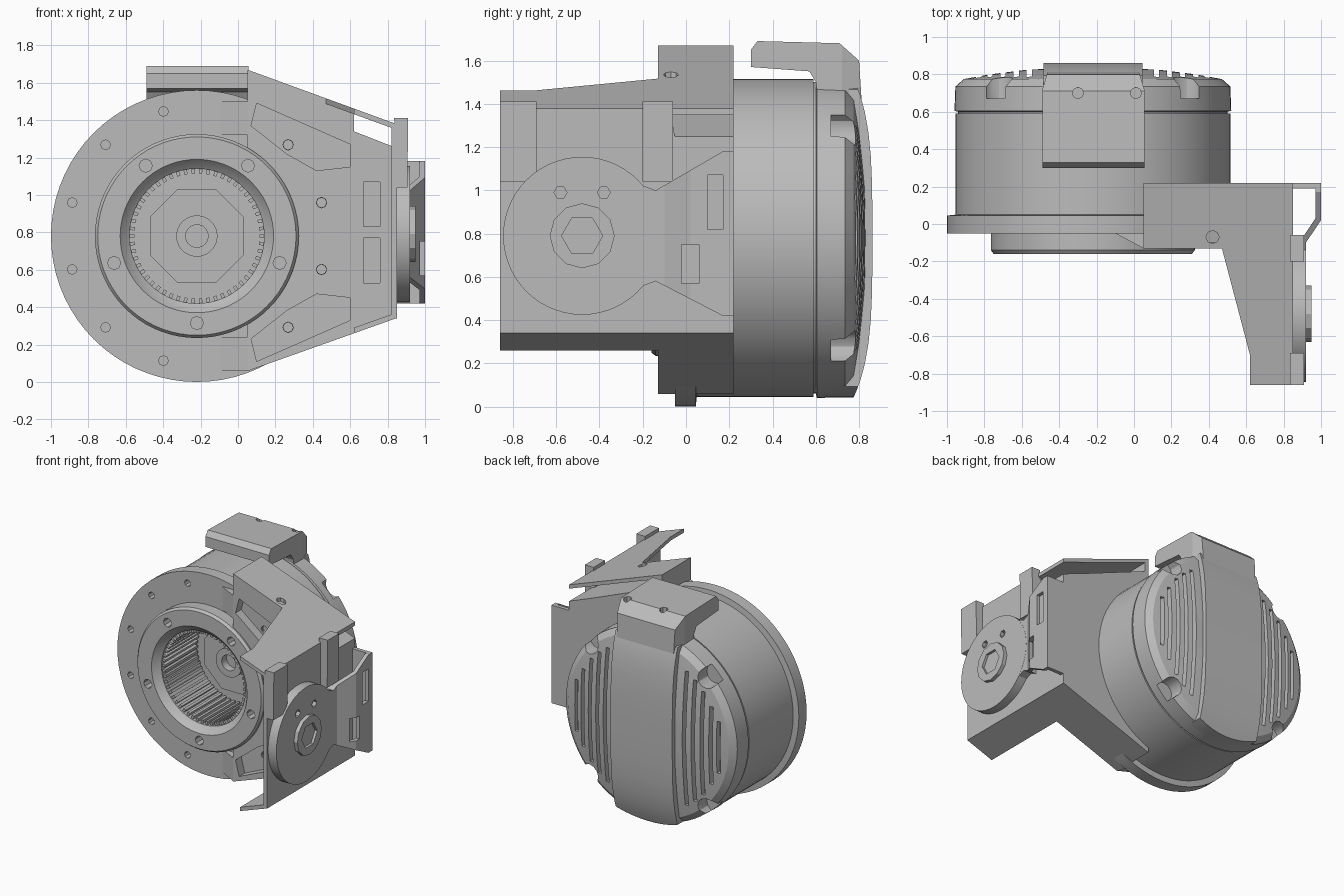
import bpy, bmesh
from math import sin, cos, pi, radians
from mathutils import Matrix

if "Cube" in bpy.data.objects:
    bpy.data.objects.remove(bpy.data.objects["Cube"])

CX, CZ = -0.22, 0.78          # motor axis

grey = bpy.data.materials.new("plain grey")
grey.use_nodes = True
grey.diffuse_color = (0.5, 0.5, 0.5, 1)
grey.node_tree.nodes["Principled BSDF"].inputs["Base Color"].default_value = (0.5, 0.5, 0.5, 1)


def finish(name, bm):
    bmesh.ops.remove_doubles(bm, verts=bm.verts, dist=1e-5)
    bmesh.ops.recalc_face_normals(bm, faces=bm.faces)
    mesh = bpy.data.meshes.new(name)
    bm.to_mesh(mesh)
    bm.free()
    mesh.materials.append(grey)
    ob = bpy.data.objects.new(name, mesh)
    bpy.context.collection.objects.link(ob)
    return ob


def select(ob):
    bpy.ops.object.select_all(action='DESELECT')
    ob.select_set(True)
    bpy.context.view_layer.objects.active = ob


def smooth(ob):
    select(ob)
    bpy.ops.object.shade_smooth_by_angle(angle=radians(30))


def prism(name, pts, axis, lo, hi, shear=0):
    """Extrude an outline along an axis; shear tilts z with x."""
    place = {'x': lambda a, b, d: (d, a, b),
             'y': lambda a, b, d: (a, d, b),
             'z': lambda a, b, d: (a, b, d + shear * a)}[axis]
    bm = bmesh.new()
    ends = [[bm.verts.new(place(a, b, d)) for a, b in pts] for d in (lo, hi)]
    for ring in ends:
        bm.faces.new(ring)
    n = len(pts)
    for i in range(n):
        j = (i + 1) % n
        bm.faces.new((ends[0][i], ends[0][j], ends[1][j], ends[1][i]))
    return finish(name, bm)


def lathe(name, profile, steps=72):
    """Revolve a closed (radius, y) profile about the motor axis."""
    bm = bmesh.new()
    rings = []
    for s in range(steps):
        t = 2 * pi * s / steps
        rings.append([bm.verts.new((CX + r * cos(t), y, CZ + r * sin(t))) for r, y in profile])
    n = len(profile)
    for s in range(steps):
        a, b = rings[s], rings[(s + 1) % steps]
        for i in range(n):
            j = (i + 1) % n
            if profile[i][0] + profile[j][0] > 0:
                bm.faces.new([v for k, v in enumerate((a[i], a[j], b[j], b[i]))
                              if not (k == 3 and profile[i][0] == 0)
                              and not (k == 2 and profile[j][0] == 0)])
    return finish(name, bm)


def circle(a, b, r, n=24, turn=0):
    return [(a + r * cos(2 * pi * i / n + turn), b + r * sin(2 * pi * i / n + turn)) for i in range(n)]


def rect(a0, a1, b0, b1):
    return [(a0, b0), (a1, b0), (a1, b1), (a0, b1)]


def polar(r, degrees):
    return CX + r * cos(radians(degrees)), CZ + r * sin(radians(degrees))


def cut(ob, cutter, operation='DIFFERENCE'):
    mod = ob.modifiers.new("cut", 'BOOLEAN')
    mod.operation, mod.solver, mod.object = operation, 'EXACT', cutter
    select(ob)
    bpy.ops.object.modifier_apply(modifier=mod.name)
    bpy.data.objects.remove(cutter)


# Motor housing with flange, output ring, bore and centre hub
housing = lathe("motor_housing", [
    (0, 0.59), (0.735, 0.59), (0.735, 0.05), (0.78, 0.045), (0.78, -0.05),
    (0.545, -0.05), (0.545, -0.14), (0.53, -0.16), (0.41, -0.16), (0.385, -0.13),
    (0.36, -0.11), (0.36, 0.32), (0.11, 0.32), (0.11, 0.2), (0.06, 0.2), (0.06, 0.26), (0, 0.26)])
flange_holes = [polar(0.69, 15 + 30 * k) for k in range(12)]
for p in flange_holes:
    cut(housing, prism("cutter", circle(*p, 0.026, 8), 'y', -0.3, 0.03))
for k in range(5):
    cut(housing, prism("cutter", circle(*polar(0.465, 270 + 72 * k), 0.035, 8), 'y', -0.3, -0.06))
smooth(housing)

# Carrier plate inside the bore
prism("inner_carrier", circle(CX, CZ, 0.27, 8, pi / 8), 'y', 0.26, 0.33)

# Ring of internal gear teeth
bm = bmesh.new()
for k in range(54):
    spin = Matrix.Translation((CX, 0.1, CZ)) @ Matrix.Rotation(2 * pi * k / 54, 4, 'Y')
    spin = spin @ Matrix.Translation((0.352, 0, 0)) @ Matrix.Diagonal((0.035, 0.4, 0.018, 1))
    bmesh.ops.create_cube(bm, size=1, matrix=spin)
finish("gear_teeth", bm)

# Domed back cap with vents and screw pockets
cap = lathe("back_cap", [
    (0, 0.585), (0.72, 0.585), (0.72, 0.6), (0.74, 0.605), (0.735, 0.735), (0.69, 0.775),
    (0.55, 0.80), (0.35, 0.825), (0, 0.84)])
for side in (-1, 1):
    for off, half in ((0.34, 0.52), (0.41, 0.47), (0.48, 0.40), (0.55, 0.30), (0.61, 0.2)):
        x = CX + side * off
        cut(cap, prism("cutter", rect(x - 0.014, x + 0.014, CZ - half, CZ + half), 'y', 0.75, 1))
for k in range(4):
    cut(cap, prism("cutter", circle(*polar(0.71, 45 + 90 * k), 0.075, 12), 'y', 0.67, 1))
smooth(cap)

# Curved spine over the cap, trimmed to the round rim
arc = [(0.84 + 0.022 * cos(t) - 0.08 * abs(sin(t)) ** 4, CZ + 0.76 * sin(t))
       for t in [radians(-90 + 10 * k) for k in range(19)]]
spine = prism("back_spine", [(0.65, CZ - 0.76)] + arc + [(0.65, CZ + 0.76)], 'x', CX - 0.265, CX + 0.265)
cut(spine, prism("cutter", circle(CX, CZ, 0.737, 72), 'y', 0, 2), 'INTERSECT')
smooth(spine)

# Cable hood hooked over the top, with its rear corners taken off
hood = prism("cable_hood", [
    (0.30, 1.57), (0.30, 1.65), (0.33, 1.69), (0.71, 1.68), (0.80, 1.60), (0.815, 1.36),
    (0.62, 1.36), (0.60, 1.50), (0.57, 1.55)], 'x', -0.49, 0.055)
cut(hood, prism("cutter", [(-0.6, 0.2), (0.2, 0.2), (0.2, 0.72), (0.055, 0.72), (0, 0.9),
                           (-0.435, 0.9), (-0.49, 0.72), (-0.6, 0.72)], 'z', 1, 2), 'INTERSECT')
for x in (-0.3, 0.01):
    cut(hood, prism("cutter", circle(x, 0.7, 0.03, 8), 'z', 1.63, 1.8))

# Bracket block beside the motor, with pockets
block = prism("bracket_block", [(0.05, 0.07), (0.85, 0.35), (0.85, 1.25), (0.62, 1.34), (0.05, 1.57)],
              'y', -0.13, 0.22)
cut(block, prism("cutter", circle(CX, CZ, 0.54, 64), 'y', -0.5, 0.5))
pocket = [(0.07, 0.57), (0.10, 0.69), (0.60, 0.47), (0.60, 0.35), (0.42, 0.33), (0.26, 0.42)]
for side in (-1, 1):
    cut(block, prism("cutter", [(x, 0.80 + side * z) for x, z in pocket], 'y', -0.3, -0.06))
    mid = 0.80 + side * 0.15
    cut(block, prism("cutter", rect(0.67, 0.76, mid - 0.12, mid + 0.12), 'y', -0.3, -0.02))
for p in flange_holes:
    if p[0] > 0.15:
        cut(block, prism("cutter", circle(*p, 0.028, 8), 'y', -0.3, -0.04))

# Ramps easing the motor flange into the bracket face
for name, mid in (("lower_ramp", 0.15), ("upper_ramp", 1.41)):
    prism(name, [(-0.1, -0.05), (0.05, -0.13), (0.05, 0), (-0.1, 0)], 'z', mid - 0.09, mid + 0.09)

# Sloped sheet flanges above and below, reaching forward along the arm
arm = [(0.62, -0.86), (0.85, -0.86), (0.85, 0.22)]
top = prism("top_flange", [(0.05, 0.22), (0.05, -0.13), (0.47, -0.13), (0.62, -0.70)] + arm,
            'z', 1.658, 1.688, shear=-0.365)
cut(top, prism("cutter", circle(0.42, -0.07, 0.035, 8), 'z', 1, 2))
prism("bottom_flange", [(0.05, 0.22), (0.05, -0.13), (0.62, -0.13)] + arm, 'z', 0.04, 0.07, shear=0.355)

# Walls closing the space under the top flange
prism("top_front_wall", [(0.05, 1.55), (0.62, 1.33), (0.62, 1.44), (0.05, 1.65)], 'y', -0.13, -0.10)
prism("top_end_wall", rect(-0.13, 0.22, 1.50, 1.65), 'x', 0.05, 0.08)

# Arm side wall, with two wedge-shaped ears standing off it
prism("arm_side_wall", [(-0.86, 0.34), (0.22, 0.34), (0.22, 1.24), (-0.05, 1.24), (-0.07, 1.36),
                        (-0.86, 1.36)], 'x', 0.82, 0.85)
for name, y0, y1 in (("front_ear", -0.86, -0.69), ("rear_ear", -0.2, -0.06)):
    prism(name, [(0.85, 1.04), (0.905, 1.04), (0.91, 1.41), (0.835, 1.41)], 'y', y0, y1)

# Round joint disc
disc = prism("joint_disc", circle(-0.48, 0.79, 0.365, 56), 'x', 0.845, 0.92)
for y in (-0.58, -0.38):
    cut(disc, prism("cutter", circle(y, 0.99, 0.03, 6), 'x', 0.89, 1))
smooth(disc)

# Neck sheet stepping outward behind the disc, trimmed to a flared outline
neck = prism("joint_neck", [
    (0.845, -0.2), (0.919, -0.2), (0.919, -0.10), (1.0, 0.02), (1.0, 0.22), (0.845, 0.22),
    (0.845, 0.19), (0.97, 0.19), (0.97, 0.03), (0.89, -0.09), (0.845, -0.09)], 'z', 0.3, 1.3)
cut(neck, prism("cutter", [
    (-0.25, 0.54), (-0.14, 0.58), (0.17, 0.42), (0.25, 0.42), (0.25, 1.18),
    (0.17, 1.18), (-0.14, 1.0), (-0.25, 1.04)], 'x', 0.8, 1.2), 'INTERSECT')
cut(neck, prism("cutter", rect(0.10, 0.17, 0.82, 1.07), 'x', 0.9, 1.2))
cut(neck, prism("cutter", rect(-0.02, 0.06, 0.57, 0.75), 'x', 0.9, 1.2))

# Hub on the joint disc with a six-sided socket
hub = prism("joint_hub", circle(-0.48, 0.79, 0.15, 12), 'x', 0.91, 0.95)
cut(hub, prism("cutter", circle(-0.48, 0.79, 0.095, 6), 'x', 0.93, 1))
